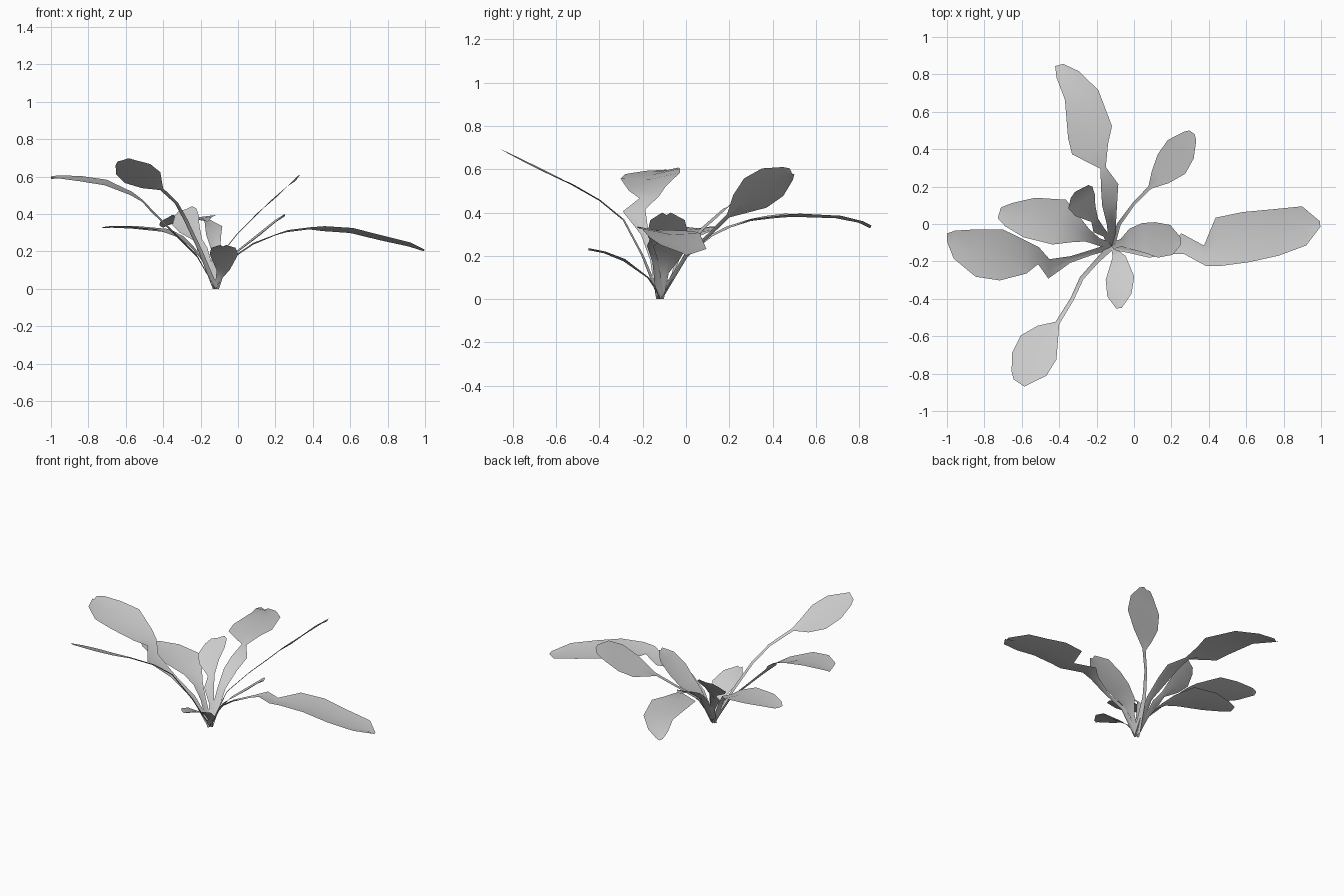
import bpy
from mathutils import Vector

BASE = (-0.12, -0.12, 0.0, 0.018)


def leaf(name, spine, roll=0.0, fold=0.12):
    """Ribbon along a spine of (x, y, z, half width), creased along its midrib."""
    rows = [BASE] + spine
    chord = Vector(rows[-1][:2]) - Vector(rows[0][:2])
    chord.normalize()
    side = Vector((chord.y, -chord.x, roll))
    verts, faces = [], []
    for x, y, z, w in rows:
        mid = Vector((x, y, z))
        crease = 0.6 if w < 0.03 else fold
        for p in (mid - side * w, mid - Vector((0, 0, crease * w)), mid + side * w):
            verts.append((p.x, p.y, max(p.z, 0.0)))
    for i in range(len(rows) - 1):
        for j in range(2):
            a = i * 3 + j
            faces.append((a, a + 1, a + 4, a + 3))
    mesh = bpy.data.meshes.new(name)
    mesh.from_pydata(verts, [], faces)
    mesh.shade_smooth()
    obj = bpy.data.objects.new(name, mesh)
    bpy.context.collection.objects.link(obj)
    return obj


# long leaf to the right
leaf("right_leaf", [
    (-0.03, -0.14, 0.17, .015), (0.08, -0.165, 0.245, .015), (0.20, -0.13, 0.29, .03),
    (0.26, -0.105, 0.31, .055), (0.38, -0.17, 0.325, .055), (0.45, -0.095, 0.325, .13),
    (0.60, -0.07, 0.315, .135), (0.76, -0.045, 0.275, .125), (0.91, -0.01, 0.24, .105),
    (0.995, 0.0, 0.21, .015)], roll=0.08)

# short leaf above it
leaf("short_right_leaf", [
    (-0.07, -0.10, 0.12, .02), (-0.02, -0.08, 0.19, .055), (0.05, -0.075, 0.245, .08),
    (0.12, -0.085, 0.30, .095), (0.20, -0.085, 0.365, .08), (0.25, -0.09, 0.40, .02)])

# stalked leaf to the back right
leaf("back_right_leaf", [
    (-0.08, 0.0, 0.2, .01), (0.0, 0.11, 0.30, .008), (0.085, 0.195, 0.385, .01),
    (0.14, 0.25, 0.44, .055), (0.20, 0.32, 0.49, .09), (0.25, 0.40, 0.54, .085),
    (0.30, 0.47, 0.58, .04), (0.31, 0.49, 0.59, .018)], roll=0.75, fold=0.05)

# broad leaf to the back
leaf("back_leaf", [
    (-0.12, 0.0, 0.21, .025), (-0.13, 0.11, 0.29, .042), (-0.13, 0.2, 0.335, .048),
    (-0.165, 0.3, 0.37, .015), (-0.235, 0.40, 0.385, .10), (-0.235, 0.49, 0.395, .122),
    (-0.28, 0.69, 0.385, .093), (-0.355, 0.80, 0.36, .062), (-0.40, 0.85, 0.34, .022)])

# small upright leaf
leaf("small_back_leaf", [
    (-0.15, -0.06, 0.12, .015), (-0.19, -0.03, 0.21, .03), (-0.21, 0.02, 0.26, .02),
    (-0.26, 0.07, 0.32, .06), (-0.28, 0.12, 0.365, .08), (-0.28, 0.17, 0.41, .065),
    (-0.28, 0.19, 0.43, .04)], roll=0.3)

# lower left leaf
leaf("lower_left_leaf", [
    (-0.19, -0.095, 0.16, .02), (-0.25, -0.06, 0.23, .035), (-0.31, -0.03, 0.28, .07),
    (-0.40, 0.01, 0.32, .125), (-0.56, 0.035, 0.335, .11), (-0.67, 0.05, 0.335, .065),
    (-0.72, 0.06, 0.33, .03)])

# upper left leaf
leaf("upper_left_leaf", [
    (-0.22, -0.15, 0.18, .015), (-0.34, -0.19, 0.30, .018), (-0.455, -0.24, 0.41, .052),
    (-0.51, -0.17, 0.47, .045), (-0.57, -0.18, 0.51, .085), (-0.71, -0.165, 0.57, .137),
    (-0.84, -0.155, 0.59, .127), (-0.96, -0.11, 0.60, .075), (-1.0, -0.07, 0.60, .02)],
    roll=0.1)

# stalked leaf to the front left
leaf("front_left_leaf", [
    (-0.20, -0.20, 0.20, .012), (-0.28, -0.29, 0.37, .011), (-0.33, -0.40, 0.46, .010),
    (-0.41, -0.53, 0.535, .012), (-0.46, -0.58, 0.555, .065), (-0.51, -0.66, 0.595, .115),
    (-0.56, -0.75, 0.64, .11), (-0.605, -0.82, 0.675, .06), (-0.615, -0.85, 0.69, .035)],
    roll=-0.25, fold=0.05)

# small front leaf
leaf("front_leaf", [
    (-0.10, -0.145, 0.06, .018), (-0.08, -0.175, 0.10, .035), (-0.075, -0.29, 0.185, .077),
    (-0.078, -0.38, 0.22, .065), (-0.08, -0.45, 0.235, .015)])
